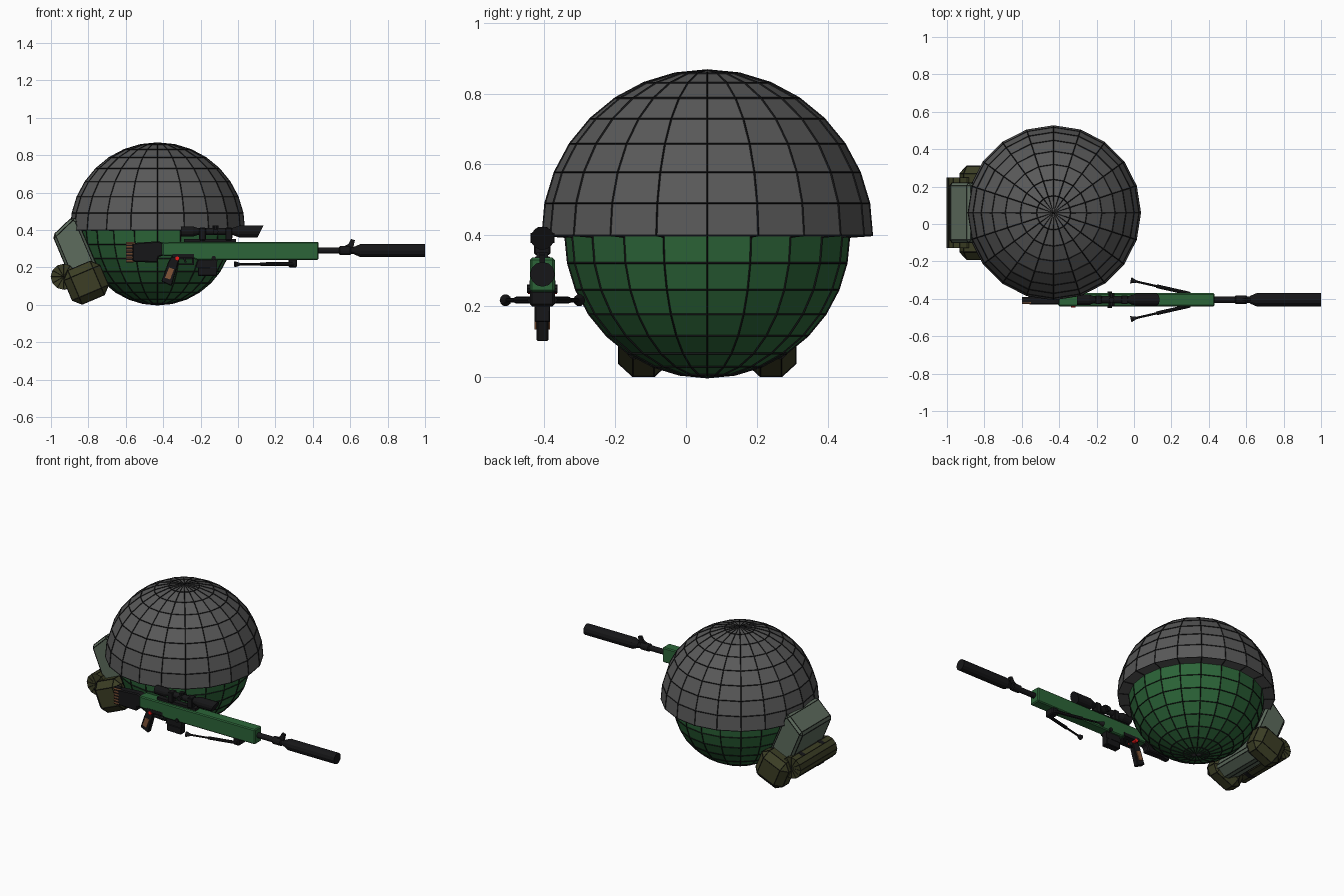
import bpy, bmesh
from math import sin, cos, pi, radians
from mathutils import Vector, Matrix

if "Cube" in bpy.data.objects:
    bpy.data.objects.remove(bpy.data.objects["Cube"])


def material(name, rgb):
    m = bpy.data.materials.new(name)
    m.diffuse_color = (*rgb, 1)
    m.use_nodes = True
    m.node_tree.nodes["Principled BSDF"].inputs["Base Color"].default_value = m.diffuse_color
    return m


BLACK = material("black", (0.008, 0.008, 0.009))
GREY = material("dark_grey", (0.10, 0.10, 0.10))
GREEN = material("green", (0.025, 0.13, 0.04))
SAGE = material("sage", (0.11, 0.15, 0.11))
OLIVE = material("olive", (0.045, 0.048, 0.018))
BROWN = material("brown", (0.22, 0.09, 0.04))
RED = material("red", (0.8, 0.01, 0.01))


def finish(name, bm, mat, bevel=0, wire=0):
    bmesh.ops.remove_doubles(bm, verts=bm.verts, dist=1e-5)
    bmesh.ops.recalc_face_normals(bm, faces=bm.faces)
    me = bpy.data.meshes.new(name)
    bm.to_mesh(me)
    bm.free()
    ob = bpy.data.objects.new(name, me)
    bpy.context.collection.objects.link(ob)
    me.materials.append(mat)
    if bevel:
        b = ob.modifiers.new("bevel", 'BEVEL')
        b.width, b.segments = bevel, 1
    if wire:  # dark seams along the edges
        me.materials.append(BLACK)
        w = ob.modifiers.new("seams", 'WIREFRAME')
        w.thickness, w.use_replace, w.material_offset = wire, False, 1
        w.use_even_offset = False
        w.use_boundary = True
    return ob


def lathe(name, prof, n, origin, axis, mat, cap=True, wire=0):
    """Revolve (distance, radius) pairs about an axis through origin."""
    bm = bmesh.new()
    if cap:
        prof = [(prof[0][0], 0)] + list(prof) + [(prof[-1][0], 0)]
    m = Matrix.Translation(origin) @ Vector(axis).to_track_quat('Z', 'Y').to_matrix().to_4x4()
    rings = [[bm.verts.new(m @ Vector((r * cos(2 * pi * i / n), r * sin(2 * pi * i / n), t)))
              for i in range(n)] for t, r in prof]
    for a, b in zip(rings, rings[1:]):
        for i in range(n):
            j = (i + 1) % n
            bm.faces.new((a[i], a[j], b[j], b[i]))
    return finish(name, bm, mat, wire=wire)


def prism(name, pts, y0, y1, mat, bevel=0, wire=0):
    """Extrude an x-z outline from y0 to y1."""
    bm = bmesh.new()
    a = [bm.verts.new((x, y0, z)) for x, z in pts]
    b = [bm.verts.new((x, y1, z)) for x, z in pts]
    bm.faces.new(a)
    bm.faces.new(b[::-1])
    for i in range(len(pts)):
        j = (i + 1) % len(pts)
        bm.faces.new((a[i], b[i], b[j], a[j]))
    return finish(name, bm, mat, bevel, wire)


def box(name, x0, x1, z0, z1, half, mat, bevel=0):
    return prism(name, [(x0, z0), (x1, z0), (x1, z1), (x0, z1)], GY - half, GY + half, mat, bevel)


def rod(name, p, q, r, mat, n=8):
    d = Vector(q) - Vector(p)
    return lathe(name, [(0, r), (d.length, r)], n, p, d, mat)


# Ball body and helmet
CX, CY, GY = -0.43, 0.06, -0.405
angles = [radians(11.25 * i) for i in range(9)]
lathe("ball_body", [(-0.4 * sin(a), 0.4 * cos(a)) for a in reversed(angles)], 20,
      (CX, CY, 0.4), (0, 0, 1), GREEN, False, 0.007)
lathe("helmet", [(-0.004, 0.395)] + [(0.465 * sin(a), 0.465 * cos(a)) for a in angles], 20,
      (CX, CY, 0.4), (0, 0, 1), GREY, False, 0.007)

# Backpack, side pouches and bedroll
prism("backpack", [(-0.99, 0.37), (-0.885, 0.47), (-0.86, 0.455), (-0.70, 0.08),
                   (-0.78, 0.03), (-0.86, 0.06)], CY - 0.16, CY + 0.16, SAGE, 0.03, 0.005)
e1, e2 = Vector((0.92, 0.39)), Vector((-0.39, 0.92))
for side, s in (("front", -1), ("back", 1)):
    pts = [Vector((-0.812, 0.118)) + e1 * u * 0.105 + e2 * v * 0.098
           for u, v in ((-1, -1), (1, -1), (1, 1), (-1, 1))]
    ys = sorted((CY + s * 0.11, CY + s * 0.25))
    prism("side_pouch_" + side, pts, *ys, OLIVE, 0.04, 0.005)
lathe("bedroll", [(-0.187, 0.068), (0.187, 0.068)], 12, (-0.932, CY, 0.15), (0, 1, 0), OLIVE, wire=0.004)
for i, y in enumerate((-0.1, 0.1)):
    lathe(f"bedroll_strap_{i}", [(-0.015, 0.07), (0.015, 0.07)], 12, (-0.929, CY + y, 0.15), (0, 1, 0), BLACK)

# Rifle body
prism("rifle_body", [(-0.405, 0.335), (-0.405, 0.262), (-0.26, 0.255), (-0.22, 0.24),
                     (0.43, 0.24), (0.43, 0.337)], GY - 0.035, GY + 0.035, GREEN, 0.006)

# Barrel, muzzle, silencer and sight
lathe("barrel", [(0.42, 0.017), (0.54, 0.017), (0.545, 0.024), (0.60, 0.024), (0.605, 0.018), (0.66, 0.018)],
      12, (0, GY, 0.29), (1, 0, 0), BLACK)
lathe("silencer", [(0.62, 0.02), (0.655, 0.035), (1.0, 0.035)], 12, (0, GY, 0.29), (1, 0, 0), BLACK)
prism("front_sight", [(0.545, 0.30), (0.615, 0.30), (0.625, 0.345), (0.605, 0.352), (0.59, 0.325)],
      GY - 0.008, GY + 0.008, BLACK)

# Stock with spare rounds
prism("stock", [(-0.565, 0.33), (-0.565, 0.23), (-0.43, 0.225), (-0.425, 0.255), (-0.38, 0.27),
                (-0.38, 0.325), (-0.425, 0.34)], GY - 0.025, GY + 0.025, BLACK, 0.006)
box("butt_pad", -0.598, -0.56, 0.225, 0.335, 0.016, BLACK)
for i in range(6):
    z = 0.234 + i * 0.0185
    rod(f"spare_round_{i}", (-0.598, GY - 0.016, z), (-0.55, GY - 0.016, z), 0.0065, BROWN, 6)

# Grip and trigger guard
prism("grip", [(-0.375, 0.225), (-0.35, 0.27), (-0.31, 0.255), (-0.325, 0.205), (-0.355, 0.10), (-0.41, 0.125)],
      GY - 0.017, GY + 0.017, BLACK, 0.004)
prism("grip_panel", [(-0.368, 0.20), (-0.342, 0.19), (-0.363, 0.135), (-0.39, 0.145)],
      GY - 0.022, GY + 0.022, BROWN)
box("receiver_underside", -0.35, -0.235, 0.25, 0.272, 0.037, BLACK)
box("trigger_guard_bottom", -0.335, -0.235, 0.212, 0.220, 0.012, BLACK)
box("trigger_guard_front", -0.245, -0.235, 0.212, 0.26, 0.012, BLACK)
prism("trigger", [(-0.295, 0.255), (-0.28, 0.255), (-0.275, 0.225), (-0.285, 0.225)],
      GY - 0.005, GY + 0.005, BLACK)
for side, s in (("front", -1), ("back", 1)):
    rod("safety_" + side, (-0.325, GY, 0.247), (-0.325, GY + s * 0.041, 0.247), 0.012, RED)

# Magazine and bolt pins
prism("magazine", [(-0.225, 0.20), (-0.15, 0.20), (-0.15, 0.155), (-0.11, 0.16), (-0.11, 0.25), (-0.20, 0.25)][:2]
      + [(-0.15, 0.155), (-0.115, 0.155), (-0.11, 0.25), (-0.21, 0.25)], GY - 0.02, GY + 0.02, BLACK)
box("magazine_base", -0.215, -0.112, 0.155, 0.20, 0.022, BLACK, 0.004)
rod("receiver_pin", (-0.13, GY - 0.043, 0.25), (-0.13, GY + 0.043, 0.25), 0.012, BLACK)

# Folded bipod
box("bipod_hinge", 0.27, 0.315, 0.20, 0.245, 0.035, BLACK, 0.006)
for side, s in (("front", -1), ("back", 1)):
    a, b = Vector((0.30, GY + s * 0.032, 0.218)), Vector((0, GY + s * 0.1, 0.217))
    m = a.lerp(b, 0.6)
    rod("bipod_leg_upper_" + side, a, m, 0.010, BLACK)
    rod("bipod_leg_lower_" + side, m, b, 0.006, BLACK)
    lathe("bipod_foot_" + side, [(-0.012, 0.007), (0.018, 0.017)], 10, b, b - a, BLACK)

# Scope with slanted sunshade, mounts, turrets
scope = lathe("scope", [(-0.305, 0.028), (-0.24, 0.028), (-0.215, 0.019), (-0.03, 0.019), (0.01, 0.033),
                        (0.12, 0.033)], 14, (0, GY, 0.392), (1, 0, 0), BLACK)
for v in scope.data.vertices:
    if v.co.x > 0.11:
        v.co.x += (v.co.z - 0.392) * 0.5
box("scope_rail", -0.29, -0.01, 0.335, 0.352, 0.016, BLACK)
for i, x in enumerate((-0.19, -0.05)):
    box(f"scope_mount_{i}", x - 0.018, x + 0.018, 0.345, 0.412, 0.023, BLACK, 0.004)
rod("elevation_turret", (-0.12, GY, 0.39), (-0.12, GY, 0.424), 0.015, BLACK, 10)
rod("windage_turret", (-0.12, GY - 0.034, 0.392), (-0.12, GY + 0.034, 0.392), 0.015, BLACK, 10)
